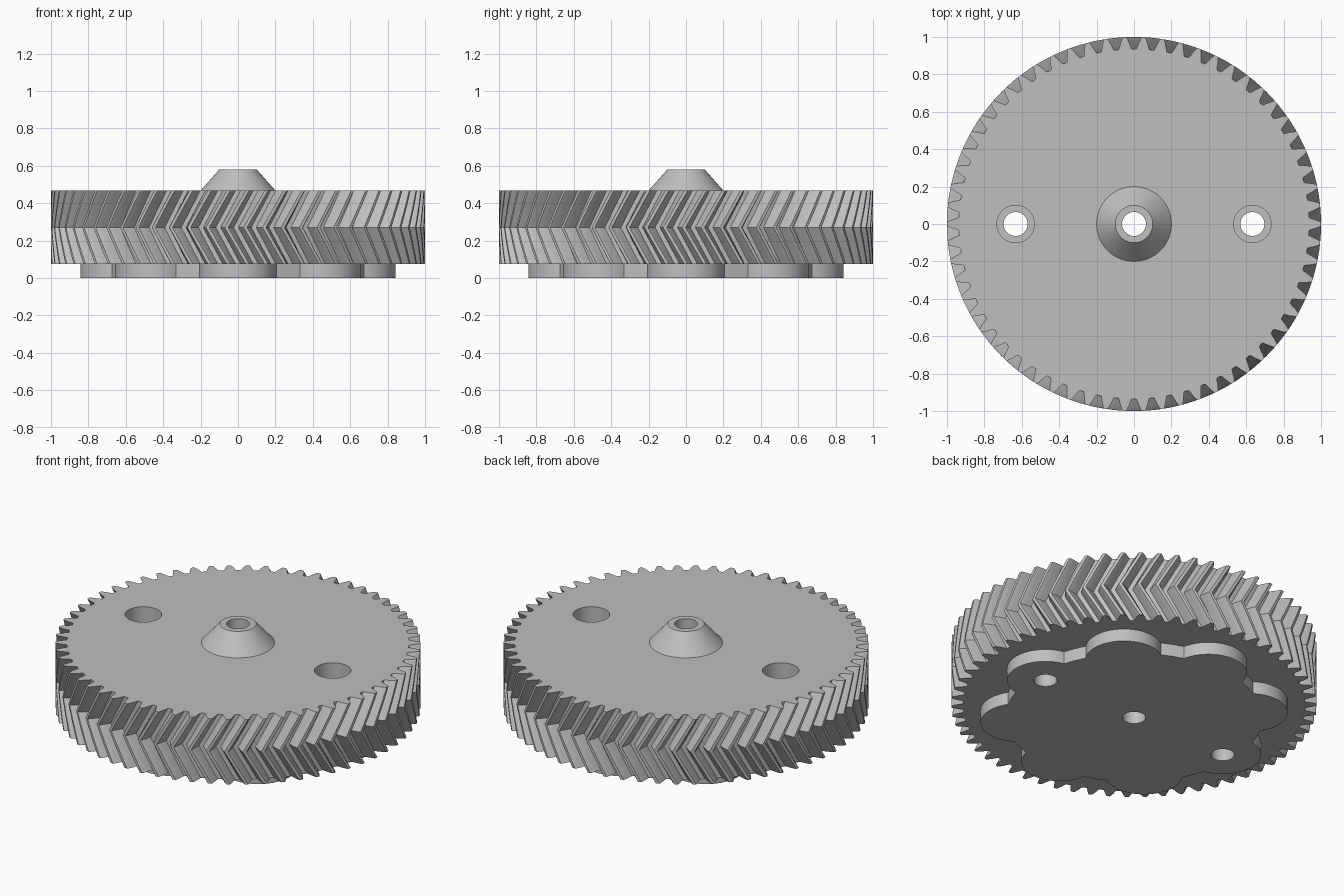
import bpy, bmesh, math

if "Cube" in bpy.data.objects:
    bpy.data.objects.remove(bpy.data.objects["Cube"])

TEETH = 62
Z0, Z1, Z2 = 0.075, 0.27, 0.467      # gear bottom, chevron line, gear top
TWIST = 0.113                        # tooth sweep over each half
HOLE_X = 0.633

grey = bpy.data.materials.new("grey_plastic")
grey.diffuse_color = (0.52, 0.52, 0.52, 1)
grey.use_nodes = True
grey.node_tree.nodes["Principled BSDF"].inputs["Base Color"].default_value = grey.diffuse_color


def loft(name, rings):
    """Solid from stacked rings of equal point count, with flat end caps."""
    bm = bmesh.new()
    vs = [[bm.verts.new(p) for p in ring] for ring in rings]
    n = len(vs[0])
    for a, b in zip(vs, vs[1:]):
        for i in range(n):
            j = (i + 1) % n
            bm.faces.new((a[i], a[j], b[j], b[i]))
    bm.faces.new(vs[0][::-1])
    bm.faces.new(vs[-1])
    bmesh.ops.recalc_face_normals(bm, faces=bm.faces)
    mesh = bpy.data.meshes.new(name)
    bm.to_mesh(mesh)
    bm.free()
    mesh.materials.append(grey)
    obj = bpy.data.objects.new(name, mesh)
    bpy.context.collection.objects.link(obj)
    return obj


def polar(r, a, z):
    return (r * math.cos(a), r * math.sin(a), z)


def turned(name, levels, x=0, n=64):
    """Round part from (radius, height) levels."""
    rings = []
    for r, z in levels:
        ring = [polar(r, math.tau * i / n, z) for i in range(n)]
        rings.append([(px + x, py, pz) for px, py, pz in ring])
    return loft(name, rings)


def combine(target, other, operation):
    mod = target.modifiers.new(operation, 'BOOLEAN')
    mod.operation = operation
    mod.solver = 'EXACT'
    mod.object = other
    bpy.context.view_layer.objects.active = target
    bpy.ops.object.modifier_apply(modifier=mod.name)
    bpy.data.objects.remove(other)


# Herringbone gear: (position in one pitch, radius) of a single tooth
tooth = [(-0.36, 0.936), (-0.31, 0.948), (-0.225, 0.972), (-0.13, 0.994), (-0.09, 1.0),
         (0.09, 1.0), (0.13, 0.994), (0.225, 0.972), (0.31, 0.948), (0.36, 0.936)]
STEPS = 5
rings = []
for k in range(-STEPS, STEPS + 1):
    t = abs(k) / STEPS
    z = Z1 + t * ((Z2 - Z1) if k > 0 else (Z0 - Z1))
    rings.append([polar(r, math.tau * (i + p) / TEETH + TWIST * t, z)
                  for i in range(TEETH) for p, r in tooth])
# turn so that a gap lies at the front and back of the top face
shift = -TWIST % (math.tau / TEETH)
c, s = math.cos(TWIST), math.sin(TWIST)
rings = [[(x * c + y * s, y * c - x * s, z) for x, y, z in ring] for ring in rings]
gear = loft("herringbone_gear", rings)

# Scalloped base plate with eight lobes
outline = []
for lobe in range(8):
    a = lobe * math.pi / 4
    for i in range(25):
        b = math.radians(-79 + 158 * i / 24)
        x, y = HOLE_X + 0.21 * math.cos(b), 0.21 * math.sin(b)
        outline.append(polar(math.hypot(x, y), a + math.atan2(y, x), 0))
    outline.append(polar(0.704, a + math.pi / 8, 0))
base = loft("base_plate", [[(x, y, z) for x, y, _ in outline] for z in (0, 0.12)])
combine(gear, base, 'UNION')

# Conical hub
hub = turned("hub", [(0.2, 0.42), (0.2, Z2), (0.1, 0.58)])
combine(gear, hub, 'UNION')

# Shaft bore and two counterbored screw holes
combine(gear, turned("bore", [(0.064, -0.1), (0.064, 0.7)]), 'DIFFERENCE')
for x in (-HOLE_X, HOLE_X):
    cutter = turned("screw_hole", [(0.064, -0.1), (0.064, 0.2), (0.1, 0.2), (0.1, 0.7)], x)
    combine(gear, cutter, 'DIFFERENCE')

# Smooth round walls, crisp edges
bpy.ops.object.select_all(action='DESELECT')
gear.select_set(True)
bpy.context.view_layer.objects.active = gear
bpy.ops.object.shade_smooth_by_angle(angle=math.radians(20))
